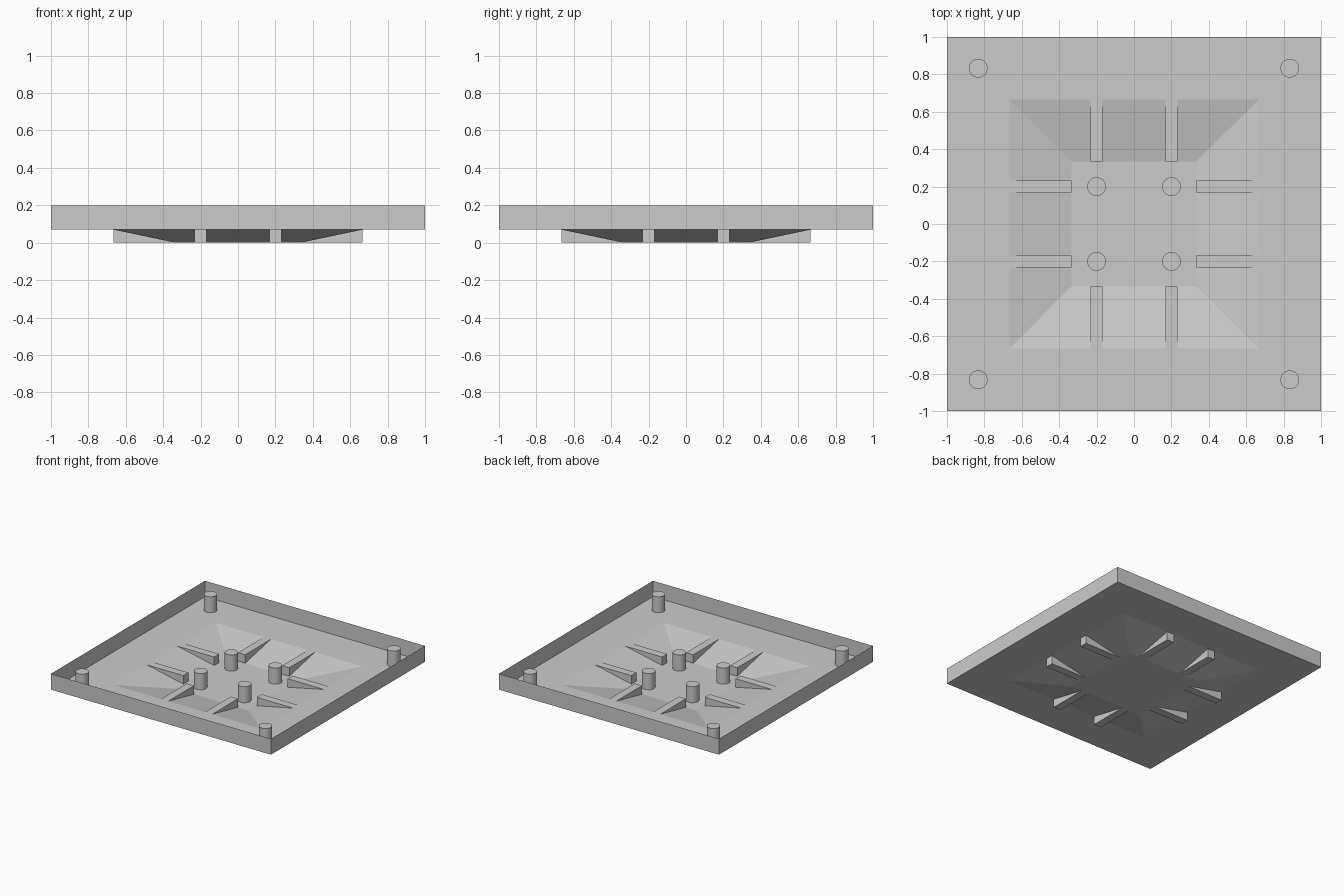
import bpy, bmesh
from math import pi
from mathutils import Matrix

if "Cube" in bpy.data.objects:
    bpy.data.objects.remove(bpy.data.objects["Cube"])

FLOOR = 0.07   # height of the flat outer floor
RIM = 0.2      # top of the side walls


def finish(bm, name):
    mesh = bpy.data.meshes.new(name)
    bm.to_mesh(mesh)
    bm.free()
    obj = bpy.data.objects.new(name, mesh)
    bpy.context.collection.objects.link(obj)
    return obj


# Thin-sheet tray: sunken centre, sloped sides, flat floor and upright walls
bm = bmesh.new()
rings = []
for half, z in ((1/3, 0), (2/3, FLOOR), (1, FLOOR), (1, RIM)):
    rings.append([bm.verts.new((half * sx, half * sy, z))
                  for sx, sy in ((-1, -1), (1, -1), (1, 1), (-1, 1))])
bm.faces.new(rings[0])
for low, high in zip(rings, rings[1:]):
    for i in range(4):
        j = (i + 1) % 4
        bm.faces.new((low[j], low[i], high[i], high[j]))
bmesh.ops.recalc_face_normals(bm, faces=bm.faces)
if rings[0][0].link_faces and max(bm.faces, key=lambda f: -f.calc_center_median().z).normal.z > 0:
    bmesh.ops.reverse_faces(bm, faces=bm.faces)
finish(bm, "tray")

# Straight ribs crossing the sloped sides, two per side
for side in range(4):
    for offset in (-0.2, 0.2):
        bm = bmesh.new()
        bmesh.ops.create_cube(bm, size=1)
        bm.transform(Matrix.Rotation(side * pi / 2, 4, 'Z')
                     @ Matrix.Translation((0.5, offset, FLOOR / 2))
                     @ Matrix.Diagonal((1/3, 0.065, FLOOR, 1)))
        finish(bm, "rib")


# Round pegs: four in the corners, four in the sunken centre
def pegs(name, distance, bottom, top):
    for sx in (-1, 1):
        for sy in (-1, 1):
            bm = bmesh.new()
            bmesh.ops.create_cone(
                bm, cap_ends=True, segments=32, radius1=0.05, radius2=0.05,
                depth=top - bottom,
                matrix=Matrix.Translation((sx * distance, sy * distance, (top + bottom) / 2)))
            obj = finish(bm, name)
            bpy.ops.object.select_all(action='DESELECT')
            obj.select_set(True)
            bpy.context.view_layer.objects.active = obj
            bpy.ops.object.shade_smooth_by_angle()


pegs("corner_peg", 0.833, FLOOR, RIM)
pegs("centre_peg", 0.2, 0, 0.133)
